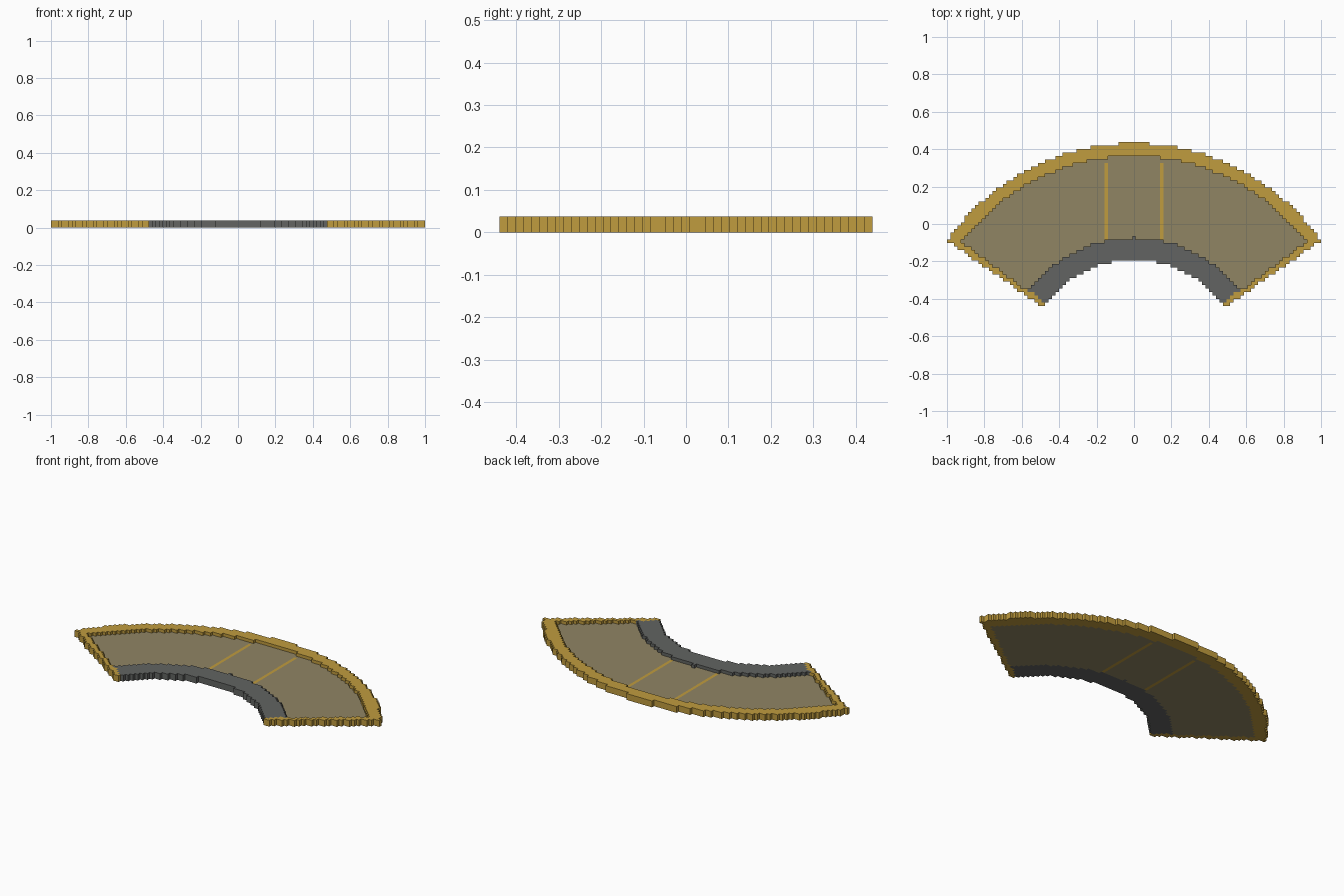
import bpy
import bmesh

if "Cube" in bpy.data.objects:
    bpy.data.objects.remove(bpy.data.objects["Cube"], do_unlink=True)

CELL = 2 / 107          # width of one block
HALF_X, HALF_Y = 53, 23  # grid half sizes in blocks
ARC_CENTRE = -42        # row of the common arc centre


def linear(c):
    return c / 12.92 if c <= 0.04045 else ((c + 0.055) / 1.055) ** 2.4


def make_material(name, r, g, b):
    colour = [linear(v / 255) for v in (r, g, b)] + [1]
    mat = bpy.data.materials.new(name)
    mat.use_nodes = True
    mat.diffuse_color = colour
    mat.node_tree.nodes["Principled BSDF"].inputs["Base Color"].default_value = colour
    return mat


def part_at(i, j):
    """Name the part that fills block (i, j) of the curved plan."""
    dx, dy = abs(i), j - ARC_CENTRE
    radius = (dx * dx + dy * dy) ** 0.5
    if not 31.7 <= radius <= 65.15 or dy < 0.695 * dx:
        return None
    if radius <= 38 and dy >= 0.765 * dx:
        return "inner_kerb"
    if radius <= 61.45 and dy >= 0.75 * dx and radius > 38:
        if dx == 8 and j <= 17:
            return "left_divider" if i > 0 else "right_divider"
        return "floor_panel"
    return "outer_rim"


def build_part(name, cells, layers, mat):
    """Lay the blocks as one flat outline, then raise it to its height."""
    bm = bmesh.new()
    corners = {}

    def corner(i, j):
        if (i, j) not in corners:
            corners[i, j] = bm.verts.new(((i - 0.5) * CELL, (j - 0.5) * CELL, 0))
        return corners[i, j]

    for i, j in cells:
        bm.faces.new([corner(i, j), corner(i + 1, j),
                      corner(i + 1, j + 1), corner(i, j + 1)])
    base = bm.faces[:]
    raised = bmesh.ops.extrude_face_region(bm, geom=base, use_keep_orig=True)
    top = [v for v in raised["geom"] if isinstance(v, bmesh.types.BMVert)]
    bmesh.ops.translate(bm, verts=top, vec=(0, 0, layers * CELL))
    bmesh.ops.recalc_face_normals(bm, faces=bm.faces)
    mesh = bpy.data.meshes.new(name)
    bm.to_mesh(mesh)
    bm.free()
    mesh.materials.append(mat)
    bpy.context.collection.objects.link(bpy.data.objects.new(name, mesh))


gold = make_material("gold", 192, 156, 62)
grey = make_material("dark grey", 98, 100, 98)
tan = make_material("dull tan", 144, 133, 100)

# Sort the plan blocks into parts
plan = {}
for i in range(-HALF_X, HALF_X + 1):
    for j in range(-HALF_Y, HALF_Y + 1):
        part = part_at(i, j)
        if part:
            plan.setdefault(part, []).append((i, j))

# Raised rim and kerb around a lower floor with flush dividers
build_part("outer_rim", plan["outer_rim"], 2, gold)
build_part("inner_kerb", plan["inner_kerb"], 2, grey)
build_part("floor_panel", plan["floor_panel"], 1, tan)
for side in ("left_divider", "right_divider"):
    build_part(side, plan[side], 1, gold)
